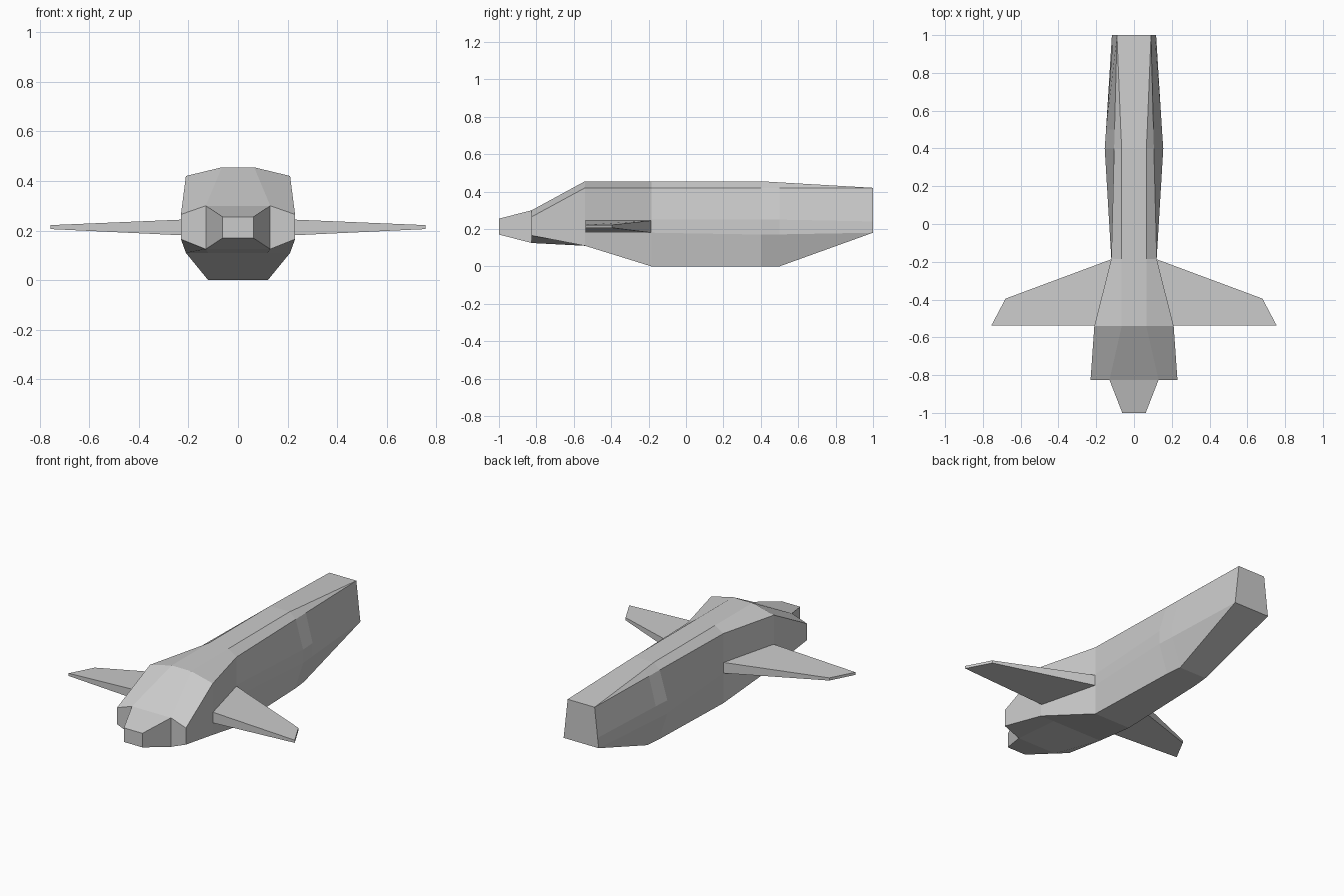
import bpy, bmesh

if "Cube" in bpy.data.objects:
    bpy.data.objects.remove(bpy.data.objects["Cube"])


def loft(name, rings, mirror=False):
    """Skin closed rings of equal point count and cap both ends."""
    bm = bmesh.new()
    vs = [[bm.verts.new(p) for p in r] for r in rings]
    n = len(vs[0])
    for a, b in zip(vs, vs[1:]):
        for i in range(n):
            j = (i + 1) % n
            bm.faces.new((a[i], a[j], b[j], b[i]))
    bm.faces.new(vs[0][::-1])
    bm.faces.new(vs[-1])
    bmesh.ops.remove_doubles(bm, verts=bm.verts, dist=0.0005)
    bmesh.ops.recalc_face_normals(bm, faces=bm.faces)
    me = bpy.data.meshes.new(name)
    bm.to_mesh(me)
    bm.free()
    ob = bpy.data.objects.new(name, me)
    bpy.context.collection.objects.link(ob)
    if mirror:
        m = ob.modifiers.new("mirror", 'MIRROR')
        m.use_mirror_merge = False
    return ob


def section(y, half):
    """Symmetric cross-section from its right half, listed top to bottom."""
    return [(x, y, z) for x, z in half] + [(-x, y, z) for x, z in half[::-1]]


# Fuselage: top strip, shoulder, upper side, lower side, chine, belly
loft("fuselage", [section(y, h) for y, h in [
    (-0.825, [(.13, .30), (.23, .265), (.23, .235), (.23, .20), (.23, .165), (.13, .125)]),
    (-0.54, [(.065, .455), (.21, .42), (.21, .25), (.21, .18), (.21, .11), (.12, .11)]),
    (-0.185, [(.065, .455), (.12, .42), (.12, .25), (.12, .18), (.12, 0), (.06, 0)]),
    (0.40, [(.065, .455), (.105, .42), (.155, .25), (.155, .17), (.10, 0), (.06, 0)]),
    (0.50, [(.07, .449), (.103, .42), (.148, .25), (.148, .171), (.09, 0), (.06, 0)]),
    (1.0, [(.09, .42), (.09, .42), (.11, .24), (.117, .18), (.117, .18), (.06, .18)]),
]])

# Tapered nose block
loft("nose", [
    section(-1.0, [(.062, .255), (.062, .17)]),
    section(-0.825, [(.13, .30), (.13, .125)]),
])


# Wings: straight front edge, slanted rear edge, thin tip
def wing_section(front, rear, z0, z1):
    (xf, yf), (xr, yr) = front, rear
    return [(xf, yf, z0), (xr, yr, z0), (xr, yr, z1), (xf, yf, z1)]


loft("wings", [
    wing_section((.205, -.537), (.115, -.185), .18, .245),
    wing_section((.755, -.537), (.68, -.395), .206, .222),
], mirror=True)
